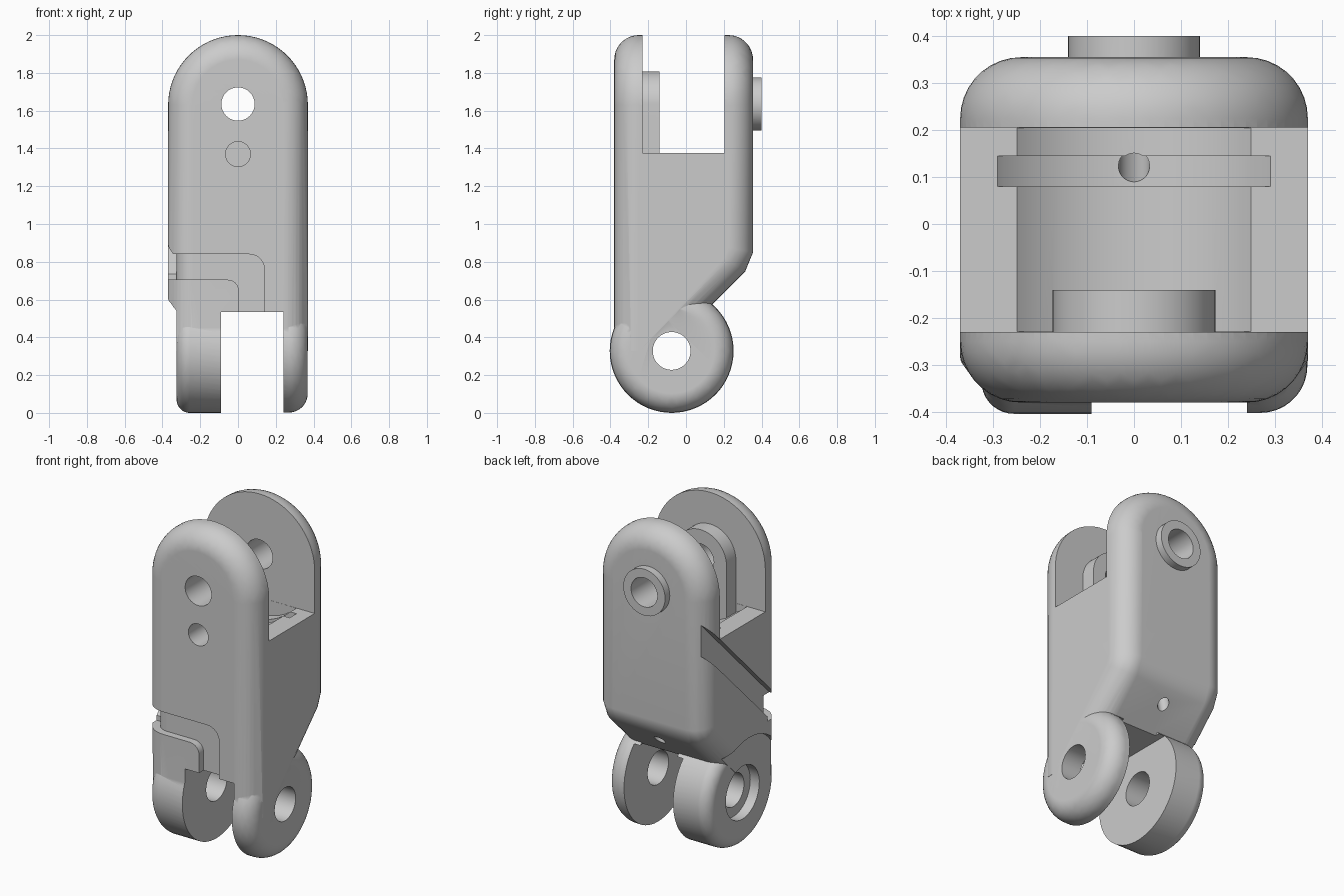
import bpy, bmesh
from math import cos, sin, radians
from mathutils import Vector

cube = bpy.data.objects.get("Cube")
if cube:
    bpy.data.objects.remove(cube, do_unlink=True)

PIN_Z = 1.635              # upper pin height
LUG = (-0.076, 0.328)      # lower pin centre in y, z
R = 0.37                   # half width of the body


def finish(bm, name):
    bmesh.ops.recalc_face_normals(bm, faces=bm.faces[:])
    mesh = bpy.data.meshes.new(name)
    bm.to_mesh(mesh)
    bm.free()
    obj = bpy.data.objects.new(name, mesh)
    bpy.context.collection.objects.link(obj)
    return obj


def prism(name, axis, pts, lo, hi):
    """Closed prism along an axis; the outline uses the other two axes in order."""
    bm = bmesh.new()

    def ring(h):
        verts = []
        for p in pts:
            c = list(p)
            c.insert("xyz".index(axis), h)
            verts.append(bm.verts.new(c))
        return verts

    a, b = ring(lo), ring(hi)
    bm.faces.new(a)
    bm.faces.new(b[::-1])
    for i in range(len(pts)):
        bm.faces.new((a[i - 1], b[i - 1], b[i], a[i]))
    return finish(bm, name)


def hull(name, pts):
    """Closed convex solid around a cloud of section points."""
    bm = bmesh.new()
    verts = [bm.verts.new(p) for p in pts]
    bmesh.ops.convex_hull(bm, input=verts)
    loose = [v for v in bm.verts if not v.link_faces]
    bmesh.ops.delete(bm, geom=loose, context='VERTS')
    return finish(bm, name)


def arc(cx, cy, r, a, b, n):
    return [(cx + r * cos(radians(a + (b - a) * i / n)),
             cy + r * sin(radians(a + (b - a) * i / n))) for i in range(n + 1)]


def fillet(size):
    """Steps of a quarter-round edge: inset from the side, depth from the face."""
    return [(size * (1 - sin(radians(a))), size * (1 - cos(radians(a))))
            for a in range(0, 91, 10)]


def disc(name, axis, c, r, lo, hi):
    return prism(name, axis, arc(*c, r, 0, 360, 64)[:-1], lo, hi)


def lug(name, r, inner, outer, size):
    """Disc across x with a rounded outer rim."""
    way = 1 if outer > inner else -1
    rings = [(r, inner)] + [(r - d, outer - way * e) for d, e in fillet(size)]
    return hull(name, [(x, y, z) for rad, x in rings
                       for y, z in arc(*LUG, rad, 0, 360, 64)[:-1]])


def box(name, x, y, z):
    return prism(name, "x", [(y[0], z[0]), (y[1], z[0]), (y[1], z[1]), (y[0], z[1])], *x)


def combine(target, tool, operation):
    mod = target.modifiers.new(tool.name, 'BOOLEAN')
    mod.operation = operation
    mod.solver = 'EXACT'
    mod.object = tool
    bpy.context.view_layer.objects.active = target
    bpy.ops.object.modifier_apply(modifier=mod.name)
    bpy.data.objects.remove(tool, do_unlink=True)


# Round-topped body with rounded front and back rims and a sloped lower back
points = []
for d, e in fillet(0.13):
    w = R - d
    front, back = -0.38 + e, 0.355 - e
    for x, z in arc(0, 2 - R, w, 0, 180, 36):
        points += [(x, front, z), (x, back, z)]
    for x in (-w, w):
        points += [(x, front, LUG[1]),
                   (x, back, 0.85 + 0.2 * e),
                   (x, 0.313 - 0.85 * e, 0.748 + 0.566 * e),
                   (x, -0.107 - 1.414 * e, LUG[1])]
body = hull("clevis_body", points)

# Lower lugs
combine(body, lug("left_lug", 0.326, 0.2, R - 0.001, 0.1), 'UNION')
combine(body, lug("right_lug", 0.328, -0.05, -0.325, 0.07), 'UNION')

cuts = [
    # Upper fork slot with its hollow floor and ring groove
    box("upper_slot", (-1, 1), (-0.23, 0.205), (1.375, 3)),
    disc("floor_hollow", "y", (0, PIN_Z), 0.36, -0.229, 0.204),
    disc("ring_groove", "y", (0, PIN_Z), 0.39, 0.08, 0.145),
    # Lower fork slot, higher behind the front lip
    box("lower_slot", (-0.09, 0.24), (-1, 1), (-1, 0.535)),
    box("slot_roof", (-0.09, 0.24), (-0.33, 1), (-1, 0.56)),
    disc("lug_relief", "x", LUG, 0.345, -0.6, -0.326),
    # Cable channel: diagonal on the side, round the corner, then down the front
    prism("side_channel", "x", [(0.5, 1.67), (-0.33, 0.84), (-0.5, 0.84), (-0.5, 0.705),
                                (-0.28, 0.705), (0.5, 1.48)], -0.6, -0.326),
    prism("corner_channel", "z", arc(-0.24, -0.25, 0.086, 180, 270, 8)
          + [(-0.24, -0.6), (-0.6, -0.6), (-0.6, -0.25)], 0.705, 0.84),
    prism("front_channel", "y", [(-0.5, 0.705)] + arc(-0.055, 0.645, 0.06, 90, 0, 8)
          + [(0.005, 0.5), (0.14, 0.5)] + arc(0.06, 0.76, 0.08, 0, 90, 8)
          + [(-0.5, 0.84)], -0.6, -0.336),
]
for tool in cuts:
    combine(body, tool, 'DIFFERENCE')

# Bosses around the upper pin
boss = [(-0.173, 1.24), (0.173, 1.24)] + arc(0, PIN_Z, 0.173, 0, 180, 32)
combine(body, prism("inner_boss", "y", boss, -0.26, -0.14), 'UNION')
combine(body, disc("outer_boss", "y", (0, PIN_Z), 0.14, 0.3, 0.4), 'UNION')

# Pin holes, counterbore and small blind hole
for tool in [
    disc("upper_pin_hole", "y", (0, PIN_Z), 0.088, -1, 1),
    disc("lower_pin_hole", "x", LUG, 0.1, -1, 1),
    disc("counterbore", "x", LUG, 0.16, -1, -0.265),
    disc("front_hole", "y", (0, 1.37), 0.066, -1, -0.2),
]:
    combine(body, tool, 'DIFFERENCE')

# Slanted cable hole from the groove down to the rear slope
top, bottom = Vector((0, 0.1, 1.35)), Vector((0, 0.28, 0.55))
tube = disc("cable_hole", "z", (0, 0), 0.033, 0, (bottom - top).length)
tube.rotation_mode = 'QUATERNION'
tube.rotation_quaternion = (bottom - top).to_track_quat('Z', 'Y')
tube.location = top
bpy.context.view_layer.update()
combine(body, tube, 'DIFFERENCE')

# Plain grey finish
grey = bpy.data.materials.new("light_grey")
grey.use_nodes = True
colour = (0.6, 0.6, 0.6, 1)
grey.diffuse_color = colour
grey.node_tree.nodes["Principled BSDF"].inputs["Base Color"].default_value = colour
body.data.materials.clear()
body.data.materials.append(grey)
for poly in body.data.polygons:
    poly.material_index = 0

# Smooth the rounds and keep the flats even
bpy.ops.object.select_all(action='DESELECT')
body.select_set(True)
bpy.context.view_layer.objects.active = body
bpy.ops.object.shade_smooth_by_angle(angle=radians(30))
even = body.modifiers.new("even_flats", 'WEIGHTED_NORMAL')
even.keep_sharp = True
